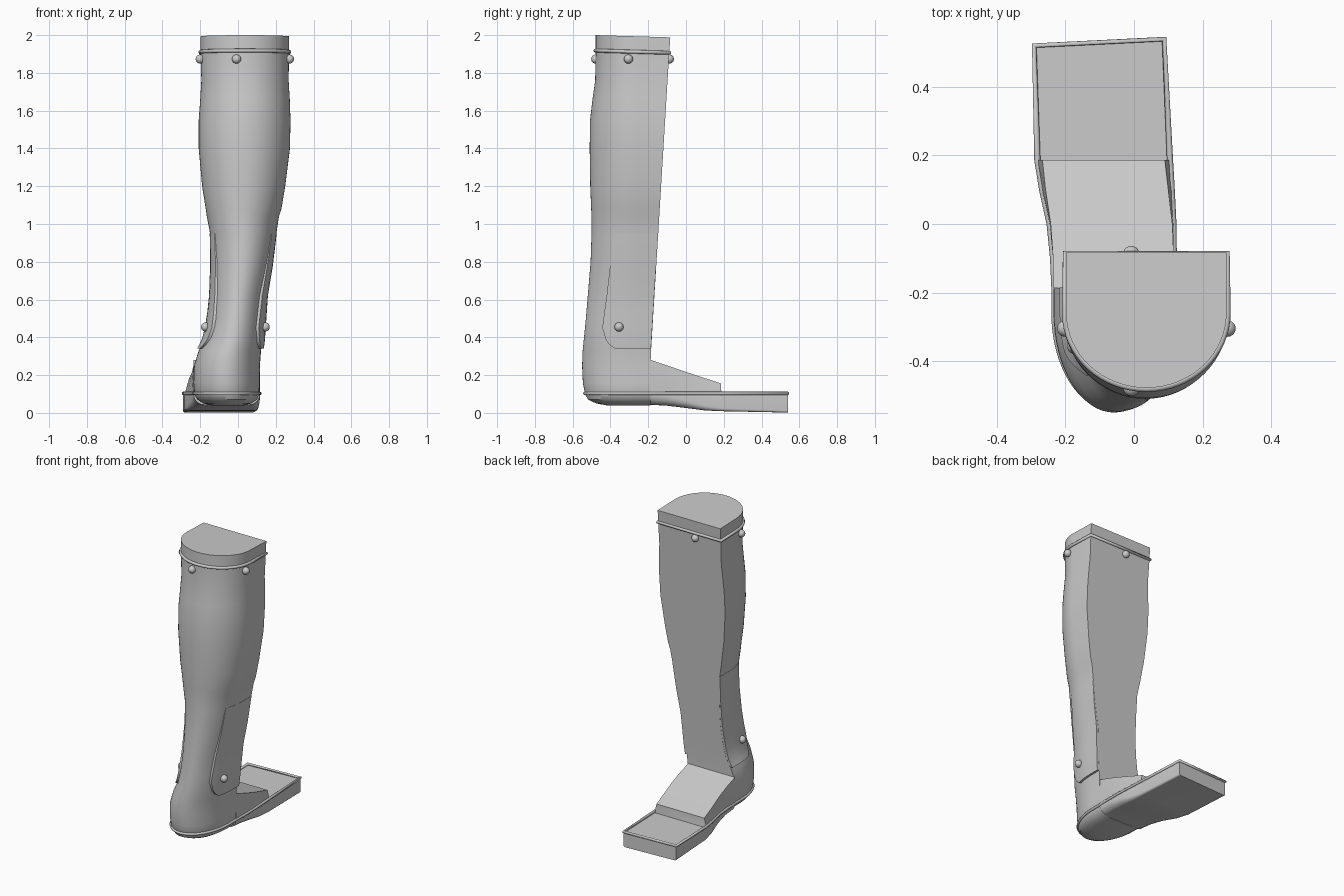
import bpy, bmesh, math
from mathutils import Vector

cube = bpy.data.objects.get("Cube")
if cube:
    bpy.data.objects.remove(cube, do_unlink=True)

grey = bpy.data.materials.new("plain grey")
grey.use_nodes = True
grey.diffuse_color = (0.6, 0.6, 0.6, 1)
grey.node_tree.nodes["Principled BSDF"].inputs["Base Color"].default_value = grey.diffuse_color

ARC_Y = -0.26      # where the straight sides turn into the rounded back
# height, right edge, left edge, back of the leg
LEG = [(0.04, -.14, .03, -.42), (.05, -.185, .07, -.475), (.07, -.215, .1, -.518),
       (.1, -.232, .113, -.535), (.16, -.235, .115, -.546), (.25, -.233, .116, -.55),
       (.33, -.208, .122, -.547), (.4, -.172, .13, -.54), (.5, -.152, .136, -.53),
       (.62, -.14, .145, -.52), (.8, -.14, .181, -.505), (.95, -.148, .203, -.5),
       (1.04, -.165, .217, -.5), (1.08, -.171, .23, -.502), (1.2, -.19, .25, -.507),
       (1.4, -.208, .275, -.51), (1.55, -.208, .278, -.508), (1.66, -.2, .274, -.495),
       (1.76, -.194, .268, -.481), (1.9, -.198, .27, -.478), (2, -.198, .27, -.478)]
# depth, right edge, left edge, top inset, top height, sole height, sole rounding
FOOT = [(-.187, -.235, .115, 0, .28, .043, .055), (-.1, -.236, .116, 0, .251, .038, .05),
        (0, -.246, .115, .003, .217, .026, .04), (.1, -.268, .11, .01, .184, .013, .025),
        (.186, -.282, .105, .015, .156, .009, .015), (.187, -.282, .105, 0, .094, .009, .015),
        (.53, -.291, .088, 0, .094, .002, .01)]


def smooth(obj):
    bpy.ops.object.select_all(action='DESELECT')
    obj.select_set(True)
    bpy.context.view_layer.objects.active = obj
    bpy.ops.object.shade_smooth_by_angle(angle=math.radians(35))


def loft(name, rings):
    """Skin a row of equal rings and cap both ends."""
    bm = bmesh.new()
    rows = [[bm.verts.new(p) for p in ring] for ring in rings]
    n = len(rows[0])
    for a, b in zip(rows, rows[1:]):
        for i in range(n):
            j = (i + 1) % n
            bm.faces.new((a[i], a[j], b[j], b[i]))
    bm.faces.new(rows[0])
    bm.faces.new(rows[-1])
    bmesh.ops.recalc_face_normals(bm, faces=bm.faces)
    mesh = bpy.data.meshes.new(name)
    bm.to_mesh(mesh)
    bm.free()
    mesh.materials.append(grey)
    obj = bpy.data.objects.new(name, mesh)
    bpy.context.collection.objects.link(obj)
    smooth(obj)


def lerp_row(table, v):
    for a, b in zip(table, table[1:]):
        if v <= b[0]:
            t = (v - a[0]) / (b[0] - a[0])
            return [p + (q - p) * t for p, q in zip(a, b)]
    return table[-1]


def front_y(z):
    return -.188 + .061 * max(z - .28, 0)


def section(z, grow=0.0):
    """D-shaped outline: flat toe side, straight flanks, round back."""
    _, right, left, back = lerp_row(LEG, z)
    cx, half = (right + left) / 2, (left - right) / 2 + grow
    depth, front = ARC_Y - back + grow, front_y(z) + grow
    pts = [(cx - half, front, z)]
    for i in range(33):
        a = math.pi * i / 32
        pts.append((cx - half * math.cos(a), ARC_Y - depth * math.sin(a), z))
    return pts + [(cx + half, front, z)]


def flank_x(side, z, y):
    _, right, left, back = lerp_row(LEG, z)
    u = max(0, (ARC_Y - y) / (ARC_Y - back))
    return (right + left) / 2 + side * (left - right) / 2 * math.sqrt(max(0, 1 - u * u))


def tilt(p):
    return (p[0], p[1], p[2] - .03 * (p[1] + .48))


def tube(name, pts, radius):
    curve = bpy.data.curves.new(name, 'CURVE')
    curve.dimensions = '3D'
    curve.bevel_depth = radius
    curve.bevel_resolution = 2
    spline = curve.splines.new('POLY')
    spline.points.add(len(pts) - 1)
    for sp, p in zip(spline.points, pts):
        sp.co = (*p, 1)
    spline.use_cyclic_u = True
    curve.materials.append(grey)
    bpy.context.collection.objects.link(bpy.data.objects.new(name, curve))


# Leg and heel, with a slightly sloping top
rings = [section(row[0]) for row in LEG]
rings[-1] = [tilt(p) for p in rings[-1]]
loft("leg_shell", rings)


# Foot wedge and flat toe plate
def foot_ring(row):
    y, right, left, inset, top, sole, r = row
    corner = [(r * (1 - math.cos(a)), r * (1 - math.sin(a)))
              for a in (math.pi / 2 * i / 5 for i in range(6))]
    ring = [(right + inset, top), (right, max(.1, sole + r) if inset else top - .005)]
    ring += [(right + dx, sole + dz) for dx, dz in corner]
    ring += [(left - dx, sole + dz) for dx, dz in reversed(corner)]
    ring += [(left, ring[1][1]), (left - inset, top)]
    return [(x, toe_y(y, x), z) for x, z in ring]


def toe_y(y, x):
    return y + (.05 * (x + .1) if y > .5 else 0)


loft("foot", [foot_ring(row) for row in FOOT])

# Raised beads around the calf and the sole
tube("top_bead", [tilt(p) for p in section(1.918, .002)], .01)
left_side = [(r[2], toe_y(r[0], r[2]), .103) for r in FOOT[1:] if r[0] != .186]
right_side = [(r[1], toe_y(r[0], r[1]), .103) for r in FOOT[1:] if r[0] != .186]
tube("sole_bead", section(.103) + left_side + right_side[::-1], .009)

# Raised ankle panels on both flanks, fading out upward
EDGE = [(.34, -.375), (.36, -.405), (.39, -.425), (.45, -.443), (.53, -.433),
        (.62, -.42), (.78, -.402), (.95, -.385)]
for side, word in ((-1, "right"), (1, "left")):
    rings = []
    for z, back in EDGE:
        lift = .014 * min(1, (1 - z) / .4)
        ys = [back + (front_y(z) - .001 - back) * i / 8 for i in range(9)]
        outer = [(flank_x(side, z, y) + side * lift, y, z) for y in ys]
        inner = [(flank_x(side, z, y) - side * .015, y, z) for y in ys]
        rings.append(outer + inner[::-1])
    loft(word + "_ankle_panel", rings)


# Round-headed rivets
def rivet(name, place):
    bpy.ops.mesh.primitive_uv_sphere_add(segments=20, ring_count=12, radius=.024, location=place)
    obj = bpy.context.object
    obj.name = name
    obj.data.materials.append(grey)
    smooth(obj)


rivet("back_rivet", (-.008, -.478, 1.873))
rivet("shin_rivet", (-.008, front_y(1.873) + .003, 1.873))
for side, word in ((-1, "right"), (1, "left")):
    rivet(word + "_calf_rivet", (flank_x(side, 1.873, -.305) + side * .008, -.305, 1.873))
    rivet(word + "_ankle_rivet", (flank_x(side, .455, -.355) + side * .02, -.355, .455))
